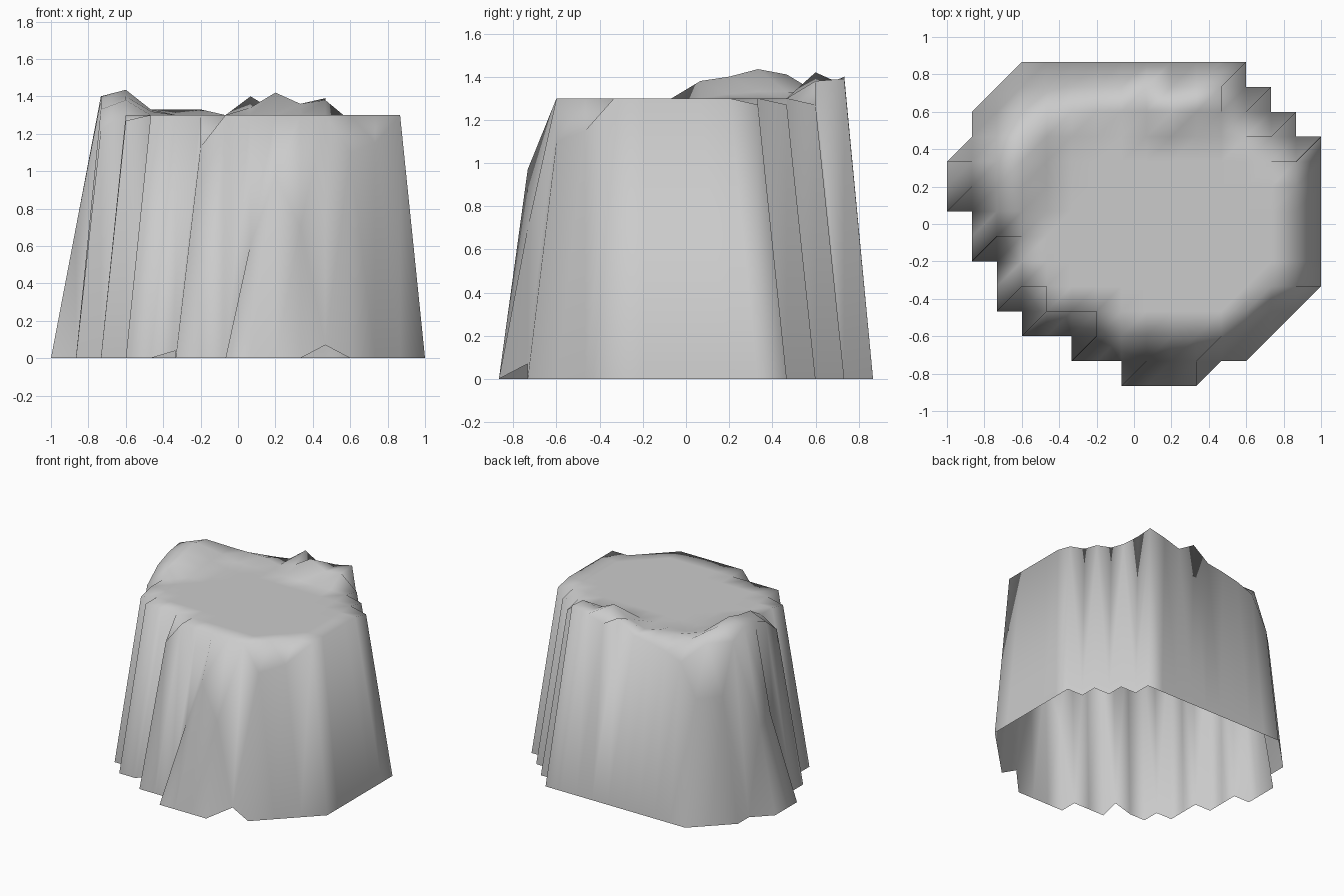
import bpy
import bmesh
from mathutils import Vector

cube = bpy.data.objects.get("Cube")
if cube:
    bpy.data.objects.remove(cube, do_unlink=True)

STEP = 2 / 15
PLATEAU = 1.3

# Stepped footprint of the rock, in grid units
outline = [(3, 13), (12, 13), (12, 12), (13, 12), (13, 11), (14, 11), (14, 10), (15, 10),
           (15, 4), (12, 1), (11, 1), (10, 0), (7, 0), (7, 1), (5, 1), (5, 2), (3, 2),
           (3, 3), (2, 3), (2, 5), (1, 5), (1, 7), (0, 7), (0, 9), (1, 10), (1, 11)]

# Rows of heights that differ from the plateau: (first column, row) -> heights
bumps = {
    (8, 1): (.61, .97, .7),
    (6, 2): (1.13,),
    (12, 2): (1.1,),
    (13, 3): (1.15,),
    (3, 4): (1.27,),
    (2, 6): (1.22,),
    (2, 7): (1.33, 1.38),
    (1, 8): (.7, 1.38, 1.4, 1.32),
    (1, 9): (.65, 1.4, 1.435, 1.33),
    (14, 9): (1.27,),
    (2, 10): (1.33, 1.41, 1.33),
    (13, 10): (1.27,),
    (2, 11): (.95, 1.33, 1.33, 1.33, 1.33, 1.3, 1.34, 1.42, 1.36, 1.38, 1.27),
    (3, 12): (.95, 1.2, 1.25, 1.28, 1.3, 1.4, 1.32, 1.36, 1.39),
}
heights = {(c + k, r): z for (c, r), row in bumps.items() for k, z in enumerate(row)}
foot_notches = {(11, 1): .07, (5, 2): .04}


def inside(x, y):
    """Even-odd test of a point against the footprint."""
    hit = False
    for (ax, ay), (bx, by) in zip(outline, outline[1:] + outline[:1]):
        if (ay > y) != (by > y) and x < ax + (y - ay) * (bx - ax) / (by - ay):
            hit = not hit
    return hit


# Triangulated height field, open underneath
bm = bmesh.new()
points = {}


def point(key):
    if key not in points:
        i, j = key
        z = heights.get(key, PLATEAU)
        points[key] = bm.verts.new(Vector((i * STEP - 1, (j - 6.5) * STEP, z)))
    return points[key]


for i in range(15):
    for j in range(13):
        a, b, c, d = (i, j), (i + 1, j), (i + 1, j + 1), (i, j + 1)
        for tri in ((a, b, c), (a, c, d)):
            if inside(sum(p[0] for p in tri) / 3, sum(p[1] for p in tri) / 3):
                bm.faces.new([point(p) for p in tri])

# Drop the rim to the ground to form the steep walls
for key, v in points.items():
    if any(e.is_boundary for e in v.link_edges):
        v.co.z = foot_notches.get(key, 0)

bm.normal_update()
for f in bm.faces:
    f.smooth = True
mesh = bpy.data.meshes.new("rock_plateau")
bm.to_mesh(mesh)
bm.free()

# Plain stone colour
stone = bpy.data.materials.new("stone_grey")
stone.use_nodes = True
colour = (.6, .6, .6, 1)
stone.diffuse_color = colour
stone.node_tree.nodes["Principled BSDF"].inputs["Base Color"].default_value = colour
mesh.materials.append(stone)

rock = bpy.data.objects.new("rock_plateau", mesh)
bpy.context.collection.objects.link(rock)
